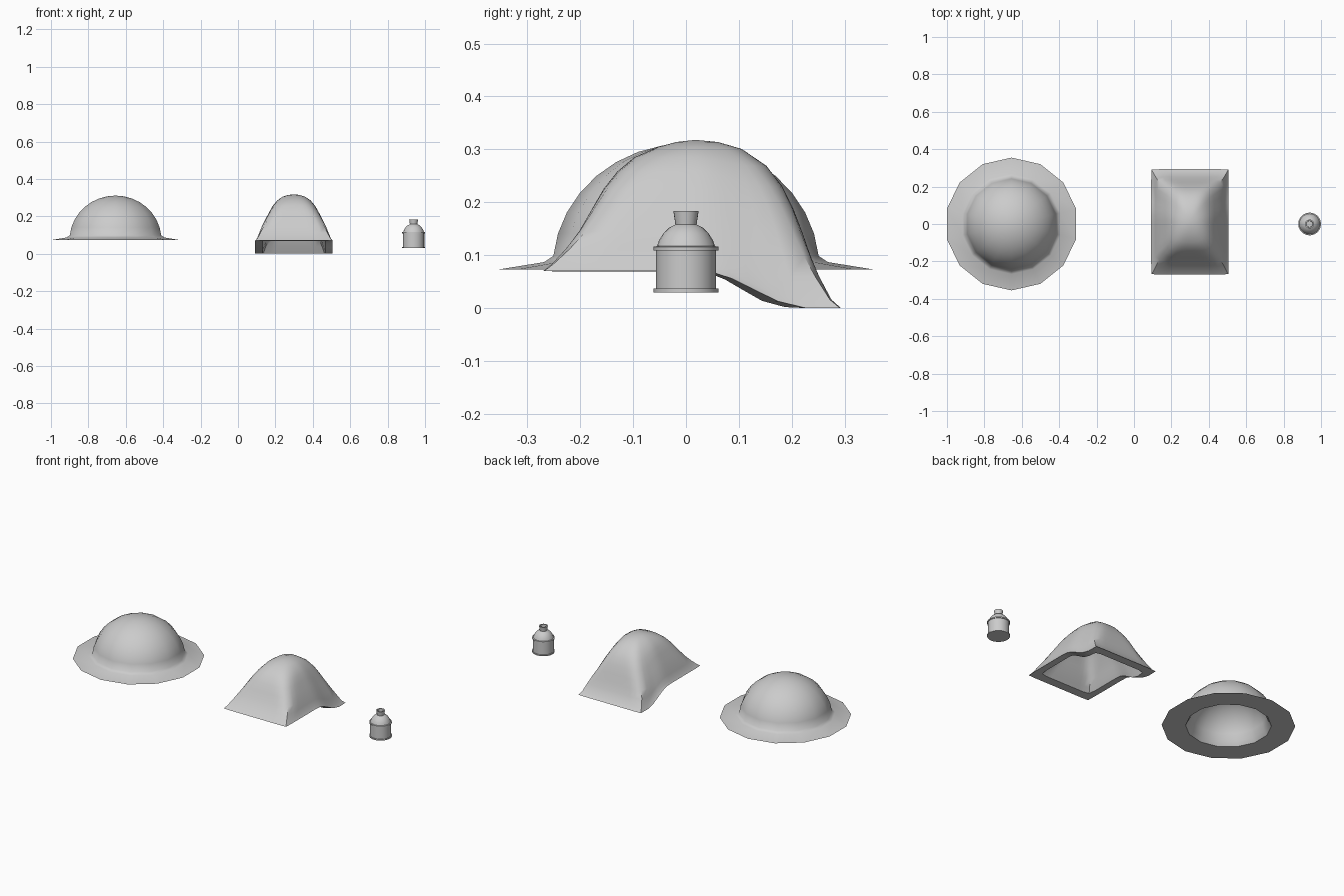
import bpy, math

if "Cube" in bpy.data.objects:
    bpy.data.objects.remove(bpy.data.objects["Cube"])


def make_object(name, verts, faces, angle):
    me = bpy.data.meshes.new(name)
    me.from_pydata(verts, [], faces)
    me.update()
    ob = bpy.data.objects.new(name, me)
    bpy.context.collection.objects.link(ob)
    bpy.ops.object.select_all(action='DESELECT')
    ob.select_set(True)
    bpy.context.view_layer.objects.active = ob
    bpy.ops.object.mode_set(mode='EDIT')
    bpy.ops.mesh.select_all(action='SELECT')
    bpy.ops.mesh.normals_make_consistent(inside=False)
    bpy.ops.object.mode_set(mode='OBJECT')
    bpy.ops.object.shade_smooth_by_angle(angle=math.radians(angle))
    return ob


def loft(rings, start, end):
    """Skin equal-length rings, closing both ends with a centre point."""
    n = len(rings[0])
    verts = [p for r in rings for p in r]
    faces = [(i * n + j, i * n + (j + 1) % n, (i + 1) * n + (j + 1) % n, (i + 1) * n + j)
             for i in range(len(rings) - 1) for j in range(n)]
    a = len(verts)
    verts += [start, end]
    last = (len(rings) - 1) * n
    for j in range(n):
        k = (j + 1) % n
        faces += [(a, k, j), (a + 1, last + j, last + k)]
    return verts, faces


def lathe(name, profile, sides, x, angle):
    """Revolve (r, z) points; the first and last lie on the axis."""
    rings = [[(x + r * math.cos(t), r * math.sin(t), z)
              for t in (math.pi / 2 + math.tau * j / sides for j in range(sides))]
             for r, z in profile[1:-1]]
    return make_object(name, *loft(rings, (x, 0, profile[0][1]), (x, 0, profile[-1][1])), angle)


def arc(r, h, z0, steps, start):
    """Elliptical quarter profile from near the base up to the axis."""
    ts = [start + (math.pi / 2 - start) * i / steps for i in range(steps + 1)]
    return [(r * math.cos(t), z0 + h * math.sin(t)) for t in ts]


# Round dome with a thin tapering brim, hollow underneath
lathe("brimmed_dome",
      arc(.214, .212, .075, 7, .1)[::-1] + [(.228, .073), (.355, .073), (.268, .087)]
      + arc(.252, .236, .075, 8, .1), 14, -.655, 50)

# Small bottle with two bands and a recessed neck
lathe("bottle", [
    (0, .03), (.061, .03), (.061, .037), (.057, .037), (.057, .109), (.061, .109),
    (.061, .116), (.055, .117), (.051, .128), (.043, .141), (.032, .152), (.02, .158),
    (.024, .184), (.017, .184), (.016, .165), (0, .165)], 24, .939, 35)


# Rectangular hood: rings go from a square hem to a rounded crown
def smoothstep(a, b, v):
    t = max(0, min(1, (v - a) / (b - a)))
    return t * t * (3 - 2 * t)


def hood_ring(z, hw, yf, yb, drop, n, sides=48):
    pts = []
    for j in range(sides):
        t = math.tau * j / sides
        c, s = math.cos(t), math.sin(t)
        k = (abs(c) ** n + abs(s) ** n) ** (-1 / n)
        y = (yf + yb) / 2 + s * k * (yb - yf) / 2
        pts.append((.299 + c * k * hw, y, z - drop * smoothstep(.1 * yb, .78 * yb, y)))
    return pts


shell = [
    (.07, .207, -.27, .293, .07, 100),
    (.083, .197, -.254, .275, .067, 60),
    (.112, .185, -.227, .252, .053, 22),
    (.145, .172, -.202, .236, .048, 12),
    (.185, .152, -.179, .22, .042, 7.5),
    (.225, .131, -.156, .202, .035, 5.5),
    (.258, .112, -.13, .182, .028, 4.2),
    (.285, .089, -.098, .152, .016, 3.3),
    (.305, .06, -.052, .105, .004, 2.6),
    (.314, .032, -.018, .06, 0, 2)]
# hollow inside follows the shell, set in by the wall thickness
g = .03
inner = [(z - .02, hw - g, yf + g, yb - g, d, n) for z, hw, yf, yb, d, n in shell[2:-1]]
inner.insert(0, (.069, .168, -.215, .24, .067, 22))
outer_rings = [hood_ring(*r) for r in shell]
inner_rings = [hood_ring(*r) for r in inner[::-1]]
make_object("curved_hood",
            *loft(inner_rings + outer_rings, (.299, .018, .289), (.299, .018, .318)), 50)
